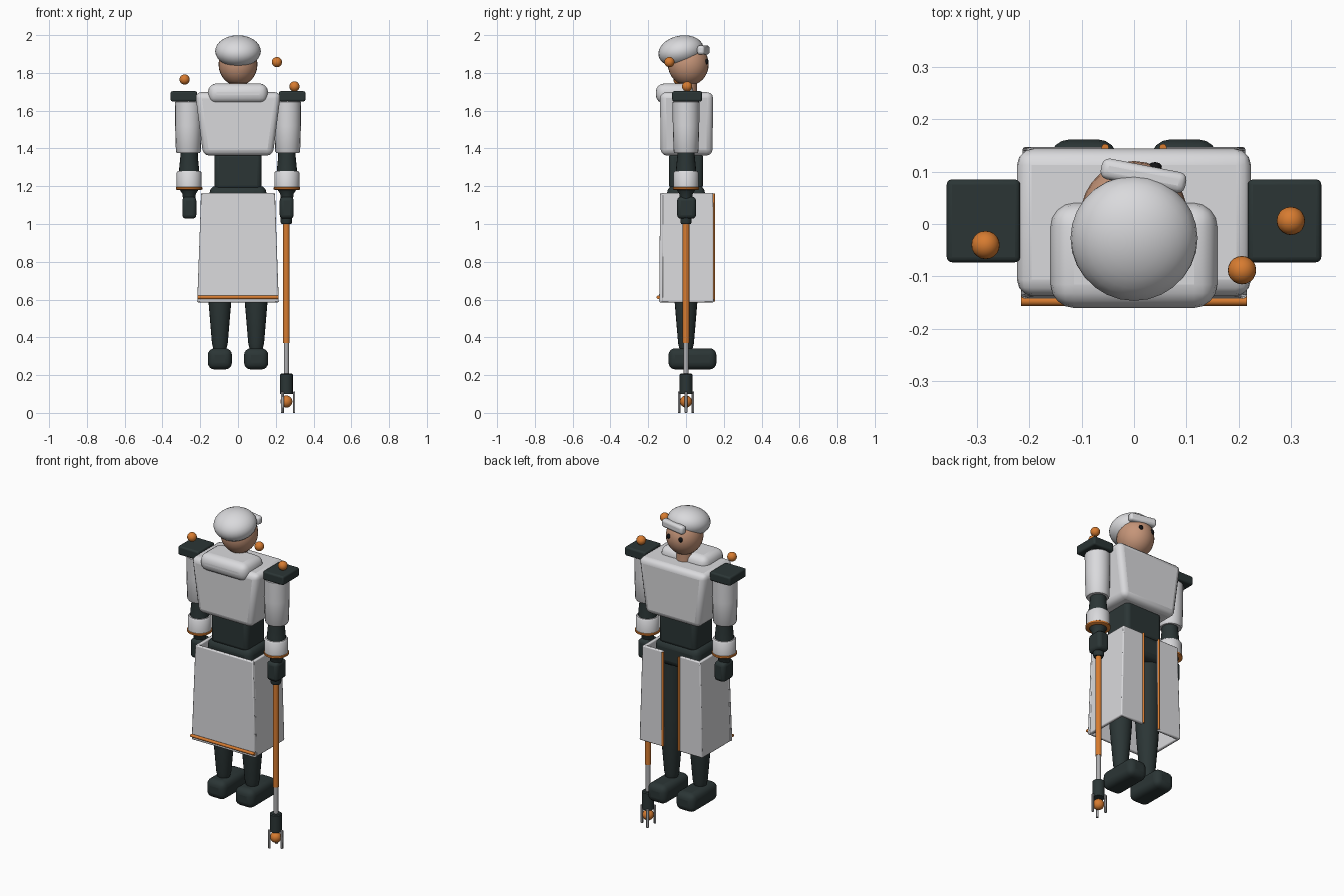
import bpy, bmesh, math
from mathutils import Matrix, Vector

if "Cube" in bpy.data.objects:
    bpy.data.objects.remove(bpy.data.objects["Cube"])


def material(name, rgb):
    m = bpy.data.materials.new(name)
    m.diffuse_color = (*rgb, 1)
    m.use_nodes = True
    m.node_tree.nodes["Principled BSDF"].inputs["Base Color"].default_value = m.diffuse_color
    return m


WHITE = material("off_white", (0.70, 0.70, 0.72))
DARK = material("dark_slate", (0.024, 0.036, 0.036))
ORANGE = material("orange", (0.68, 0.20, 0.03))
SKIN = material("skin", (0.56, 0.30, 0.19))
STEEL = material("steel_grey", (0.42, 0.42, 0.43))
BLACK = material("black", (0.006, 0.006, 0.007))


def finish(name, bm, mat, loc=(0, 0, 0), rot=(0, 0, 0), bevel=0, segs=3):
    bmesh.ops.recalc_face_normals(bm, faces=bm.faces)
    me = bpy.data.meshes.new(name)
    bm.to_mesh(me)
    bm.free()
    me.materials.append(mat)
    ob = bpy.data.objects.new(name, me)
    bpy.context.collection.objects.link(ob)
    ob.location, ob.rotation_euler = loc, rot
    if bevel:
        mod = ob.modifiers.new("rounded_edges", "BEVEL")
        mod.width, mod.segments = bevel, segs
    bpy.ops.object.select_all(action="DESELECT")
    ob.select_set(True)
    bpy.context.view_layer.objects.active = ob
    bpy.ops.object.shade_smooth_by_angle(angle=math.radians(40))
    return ob


def box(name, mat, loc, size, bevel=0.0, taper=(1, 1), rot=(0, 0, 0), segs=3):
    """Box by centre and size; taper scales the bottom face in x and y."""
    bm = bmesh.new()
    bmesh.ops.create_cube(bm, size=1)
    for v in bm.verts:
        if v.co.z < 0:
            v.co.x *= taper[0]
            v.co.y *= taper[1]
        v.co = Vector(a * b for a, b in zip(v.co, size))
    return finish(name, bm, mat, loc, rot, bevel, segs)


def ball(name, mat, loc, radii, rot=(0, 0, 0), u=28, v=16):
    bm = bmesh.new()
    bmesh.ops.create_uvsphere(bm, u_segments=u, v_segments=v, radius=1)
    bmesh.ops.scale(bm, vec=radii, verts=bm.verts)
    return finish(name, bm, mat, loc, rot)


def lathe(name, mat, x, y, profile, n=20):
    """Closed solid of revolution from (radius, z) points."""
    bm = bmesh.new()
    rings = [[bm.verts.new((r * math.cos(2 * math.pi * i / n),
                            r * math.sin(2 * math.pi * i / n), z)) for i in range(n)]
             for r, z in profile]
    for a, b in zip(rings, rings[1:]):
        for i in range(n):
            bm.faces.new((a[i], a[(i + 1) % n], b[(i + 1) % n], b[i]))
    bm.faces.new(rings[0])
    bm.faces.new(rings[-1])
    return finish(name, bm, mat, (x, y, 0))


def panel(name, top_a, top_b, low_a, low_b, thick):
    """Skirt panel between an upper and a lower edge, extruded inward."""
    bm = bmesh.new()
    zt, zb = 1.165, 0.585
    outer = [(*top_a, zt), (*top_b, zt), (*low_b, zb), (*low_a, zb)]
    shift = Vector((*thick, 0))
    vo = [bm.verts.new(p) for p in outer]
    vi = [bm.verts.new(Vector(p) + shift) for p in outer]
    bm.faces.new(vo)
    bm.faces.new(vi[::-1])
    for i in range(4):
        j = (i + 1) % 4
        bm.faces.new((vo[i], vi[i], vi[j], vo[j]))
    return finish(name, bm, WHITE, bevel=0.006, segs=2)


# Head, cap and brim
ball("head", SKIN, (0, 0.012, 1.845), (0.103, 0.108, 0.113))
lathe("neck", SKIN, 0, 0.01, [(0.048, 1.66), (0.048, 1.78)])
ball("cap", WHITE, (0, -0.027, 1.915), (0.121, 0.121, 0.082), (math.radians(12), 0, 0))
box("cap_brim", WHITE, (0.018, 0.092, 1.921), (0.164, 0.04, 0.048), 0.014,
    rot=(0, 0, math.radians(-11)))

# Torso, collar, waist and pelvis
box("torso", WHITE, (0, 0.003, 1.53), (0.455, 0.282, 0.335), 0.032, (0.81, 0.97))
box("collar", WHITE, (0, -0.06, 1.691), (0.318, 0.2, 0.106), 0.045, segs=4)
box("waist", DARK, (0, 0, 1.28), (0.25, 0.18, 0.2), 0.025)
box("pelvis", DARK, (0, 0, 1.13), (0.3, 0.2, 0.145), 0.035)

# Skirt: one rear panel, open at the front centre
panel("skirt_back", (-0.195, -0.137), (0.195, -0.137), (-0.216, -0.142), (0.216, -0.142),
      (0, 0.02))
bpy_bar = bmesh.new()
bmesh.ops.create_cone(bpy_bar, cap_ends=True, segments=12, radius1=0.009, radius2=0.009,
                      depth=0.43, matrix=Matrix.Rotation(math.pi / 2, 4, "Y"))
finish("skirt_hem_trim", bpy_bar, ORANGE, (0, -0.147, 0.612))

for side, s in (("left", -1), ("right", 1)):
    panel(side + "_skirt_side", (0.196 * s, -0.125), (0.196 * s, 0.143),
          (0.213 * s, -0.13), (0.213 * s, 0.146), (-0.02 * s, 0))
    panel(side + "_skirt_front", (0.055 * s, 0.144), (0.196 * s, 0.144),
          (0.055 * s, 0.147), (0.213 * s, 0.147), (0, -0.02))
    lathe(side + "_skirt_trim", ORANGE, 0.055 * s, 0.146, [(0.007, 0.59), (0.007, 1.162)], 10)

    # Eye
    ball(side + "_eye", BLACK, (0.04 * s, 0.109, 1.86), (0.013, 0.009, 0.015), u=16, v=10)

    # Leg and foot
    lathe(side + "_leg", DARK, 0.096 * s, 0,
          [(0.03, 0.32), (0.036, 0.345), (0.042, 0.37), (0.06, 0.585), (0.068, 0.72),
           (0.075, 1.1)])
    box(side + "_foot", DARK, (0.096 * s, 0.034, 0.286), (0.128, 0.254, 0.112), 0.036, segs=4)

    # Shoulder plate and arm
    box(side + "_shoulder", DARK, (0.287 * s, 0.006, 1.676), (0.14, 0.158, 0.054), 0.01)
    x = 0.259 * s
    lathe(side + "_upper_arm", WHITE, x + 0.004 * s, 0,
          [(0.06, 1.375), (0.066, 1.385), (0.07, 1.52), (0.071, 1.645), (0.062, 1.655)])
    lathe(side + "_forearm", DARK, x, 0,
          [(0.054, 1.26), (0.052, 1.3), (0.046, 1.36), (0.046, 1.4)])
    lathe(side + "_cuff", WHITE, x, 0,
          [(0.058, 1.185), (0.066, 1.193), (0.066, 1.272), (0.06, 1.28)], 24)
    lathe(side + "_cuff_trim", ORANGE, x, 0,
          [(0.064, 1.18), (0.07, 1.184), (0.07, 1.194), (0.064, 1.198)], 24)
    lathe(side + "_wrist", DARK, x, 0, [(0.03, 1.12), (0.036, 1.16), (0.05, 1.182)])
    box(side + "_hand", DARK, (0.258 * s, 0.003, 1.086), (0.074, 0.1, 0.116), 0.02)

# Staff with a clawed tip
X = 0.256
lathe("staff_collar", DARK, X, 0, [(0.026, 1.0), (0.03, 1.01), (0.03, 1.04)])
lathe("staff_grip", ORANGE, X, 0, [(0.0175, 0.37), (0.0175, 1.03)], 16)
lathe("staff_shaft", STEEL, X, 0, [(0.0135, 0.19), (0.0135, 0.38)], 16)
lathe("staff_head", DARK, X, 0, [(0.034, 0.1), (0.034, 0.203), (0.028, 0.208)], 16)
ball("staff_orb", ORANGE, (X, 0, 0.06), (0.032,) * 3, u=20, v=12)
for i in range(3):
    a = i * 2 * math.pi / 3
    box(f"staff_prong_{i + 1}", STEEL, (X + 0.041 * math.cos(a), 0.041 * math.sin(a), 0.056),
        (0.012, 0.014, 0.112), 0.002, rot=(0, 0, a), segs=1)

# Orbs around the shoulders
for i, p in enumerate([(-0.283, -0.04, 1.765), (0.206, -0.088, 1.857), (0.299, 0.006, 1.728)]):
    ball(f"floating_orb_{i + 1}", ORANGE, p, (0.027,) * 3, u=20, v=12)
